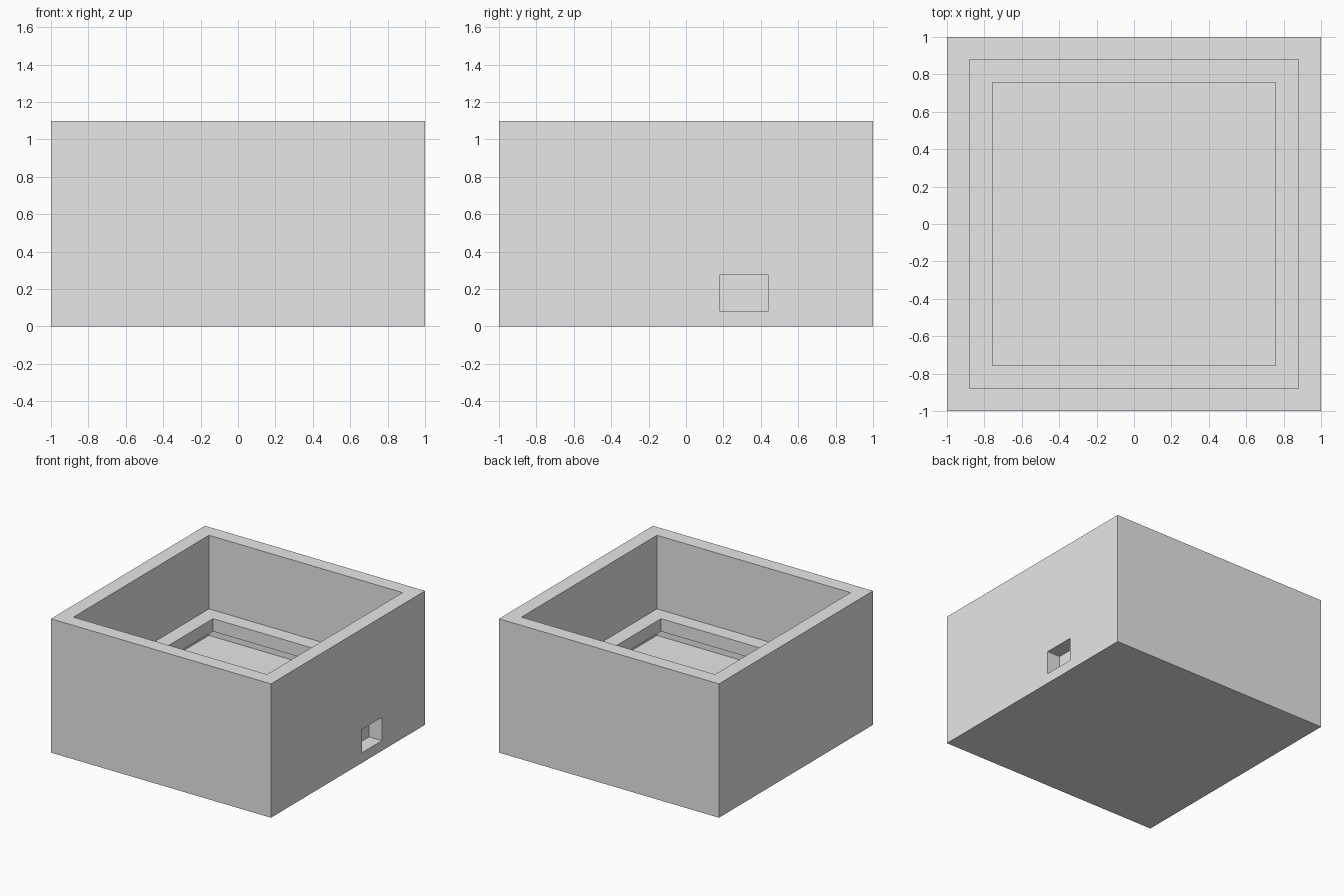
import bpy
import bmesh

cube = bpy.data.objects.get("Cube")
if cube:
    bpy.data.objects.remove(cube, do_unlink=True)

# Single plain grey
grey = bpy.data.materials.new("plain_grey")
grey.use_nodes = True
colour = (0.8, 0.8, 0.8, 1.0)
grey.diffuse_color = colour
grey.node_tree.nodes["Principled BSDF"].inputs["Base Color"].default_value = colour


def make_object(name, bm):
    bmesh.ops.recalc_face_normals(bm, faces=bm.faces)
    mesh = bpy.data.meshes.new(name)
    bm.to_mesh(mesh)
    bm.free()
    mesh.materials.append(grey)
    obj = bpy.data.objects.new(name, mesh)
    bpy.context.collection.objects.link(obj)
    return obj


def square_loft(name, profile):
    """Join square rings, given as (half width, height), and cap both ends."""
    bm = bmesh.new()
    rings = [[bm.verts.new((sx * r, sy * r, z))
              for sx, sy in ((-1, -1), (1, -1), (1, 1), (-1, 1))]
             for r, z in profile]
    for a, b in zip(rings, rings[1:]):
        for i in range(4):
            j = (i + 1) % 4
            bm.faces.new((a[i], a[j], b[j], b[i]))
    bm.faces.new(rings[0])
    bm.faces.new(rings[-1])
    return make_object(name, bm)


def box(name, low, high):
    bm = bmesh.new()
    bmesh.ops.create_cube(bm, size=1)
    for v in bm.verts:
        v.co = [h if c > 0 else l for c, l, h in zip(v.co, low, high)]
    return make_object(name, bm)


# Box wall, inner ledge, undercut below the ledge, and floor
OUTER, INNER, OPENING = 1.0, 0.88, 0.757
TOP, LEDGE_TOP, LEDGE_BOTTOM, FLOOR = 1.1, 0.495, 0.39, 0.277
housing = square_loft("open_box", [
    (OUTER, 0), (OUTER, TOP), (INNER, TOP), (INNER, LEDGE_TOP),
    (OPENING, LEDGE_TOP), (OPENING, LEDGE_BOTTOM),
    (INNER, LEDGE_BOTTOM), (INNER, FLOOR)])

# Rectangular port in the side wall
cutter = box("port_cutter", (0.883, 0.18, 0.083), (1.1, 0.44, 0.275))
cutter.hide_render = True
cut = housing.modifiers.new("port", "BOOLEAN")
cut.operation = "DIFFERENCE"
cut.solver = "EXACT"
cut.object = cutter
bpy.context.view_layer.objects.active = housing
bpy.ops.object.modifier_apply(modifier=cut.name)
bpy.data.objects.remove(cutter, do_unlink=True)
